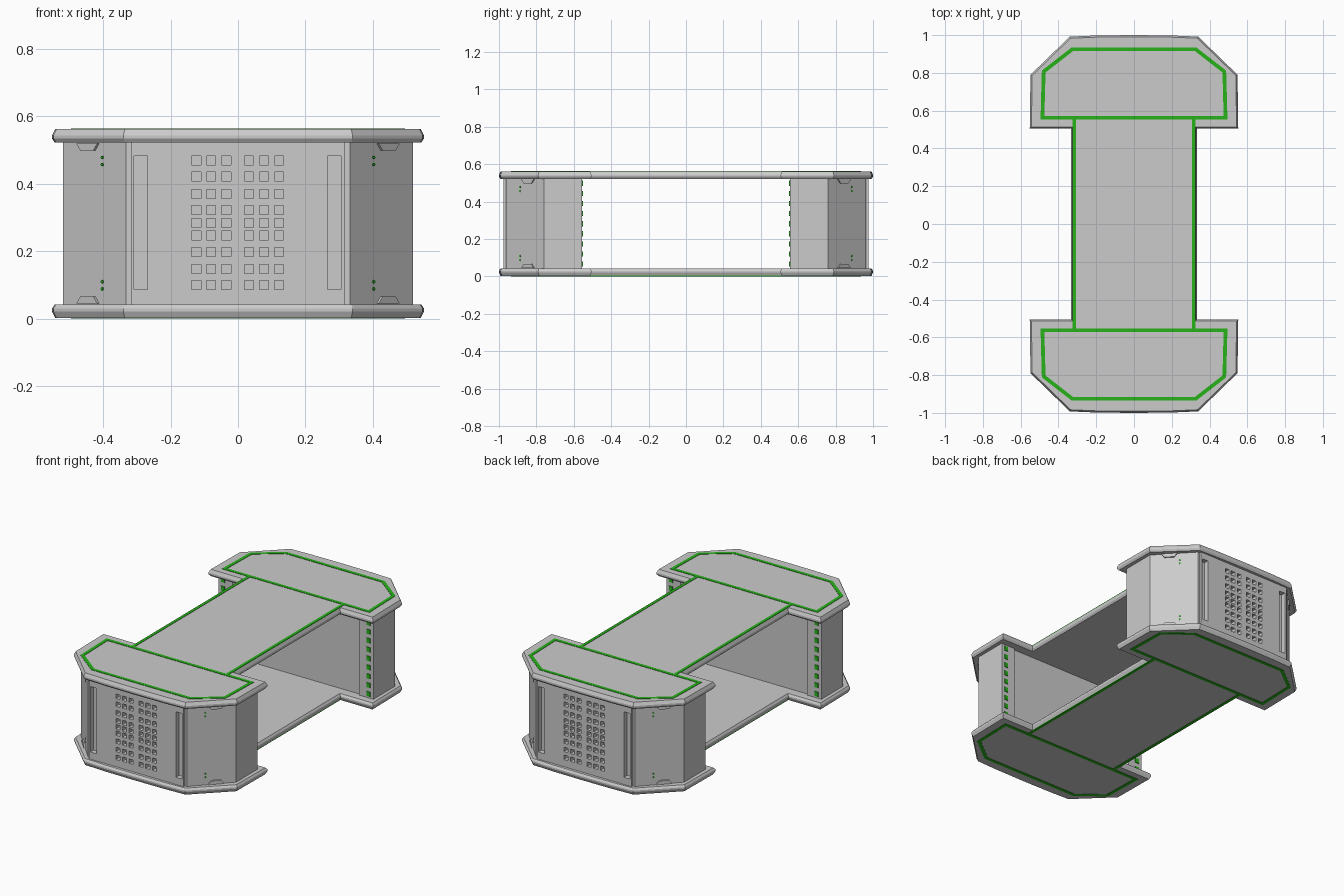
import bpy, bmesh, math
from mathutils import Matrix, Vector

if "Cube" in bpy.data.objects:
    bpy.data.objects.remove(bpy.data.objects["Cube"])

H = 0.564
green = bpy.data.materials.new("green_trim")
green.diffuse_color = (0.02, 0.45, 0.01, 1)
green.use_nodes = True
green.node_tree.nodes["Principled BSDF"].inputs["Base Color"].default_value = green.diffuse_color


def finish(bm, name, mat=None, turn=False):
    """Turn a bmesh into a named object, optionally spun to the rear end."""
    if turn:
        bm.transform(Matrix.Rotation(math.pi, 4, 'Z'))
    bmesh.ops.recalc_face_normals(bm, faces=bm.faces)
    me = bpy.data.meshes.new(name)
    bm.to_mesh(me)
    bm.free()
    ob = bpy.data.objects.new(name, me)
    bpy.context.collection.objects.link(ob)
    if mat:
        me.materials.append(mat)
    return ob


def mirror_x(half):
    """Complete an outline given from its +x half."""
    return half + [(-x, y) for x, y in reversed(half) if x > 1e-6]


def offset(pts, d):
    """Inset a counter-clockwise outline by d with mitred corners."""
    out, n = [], len(pts)
    for i in range(n):
        p, a, b = Vector(pts[i]), Vector(pts[i - 1]), Vector(pts[(i + 1) % n])
        e1, e2 = (p - a).normalized(), (b - p).normalized()
        n1, n2 = Vector((-e1.y, e1.x)), Vector((-e2.y, e2.x))
        out.append(tuple(p + (n1 + n2) * d / (1 + n1.dot(n2))))
    return out


def loft(bm, rings, closed=False, mtx=Matrix()):
    """Skin (outline, height) rings; cap the ends or join last to first."""
    vs = [[bm.verts.new(mtx @ Vector((x, y, z))) for x, y in pts] for pts, z in rings]
    n = len(vs[0])
    pairs = list(zip(vs, vs[1:])) + ([(vs[-1], vs[0])] if closed else [])
    for a, b in pairs:
        for i in range(n):
            j = (i + 1) % n
            bm.faces.new((a[i], a[j], b[j], b[i]))
    if not closed:
        bm.faces.new(vs[0])
        bm.faces.new(vs[-1])


def box(bm, c, s):
    bmesh.ops.create_cube(bm, size=1, matrix=Matrix.Translation(c) @ Matrix.Diagonal((*s, 1)))


# Outlines, counter-clockwise from the front
quarter = [(0.2, -0.998), (0.34, -0.992), (0.548, -0.79), (0.552, -0.505), (0.333, -0.505)]
right = quarter + [(x, -y) for x, y in reversed(quarter)]
slab_outline = [(0, -1)] + right + [(0, 1)] + [(-x, y) for x, y in reversed(right)]
trim_outline = mirror_x([(0.33, -0.935), (0.488, -0.812), (0.495, -0.553)])
body_outline = mirror_x([(0.318, -0.93), (0.318, -0.962), (0.332, -0.962), (0.52, -0.76),
                         (0.52, -0.555), (0.425, -0.555), (0.415, -0.567)])

# Top and bottom slabs with chamfered rims, and their inlaid green trim
for name, flip in (("top", 1), ("bottom", -1)):
    def z(v):
        return v if flip > 0 else H - v
    bm = bmesh.new()
    loft(bm, [(offset(slab_outline, 0.008), z(0.522)), (slab_outline, z(0.534)),
              (slab_outline, z(0.543)), (offset(slab_outline, 0.009), z(0.562))])
    finish(bm, name + "_slab")

    for end, turn in (("front", False), ("rear", True)):
        bm = bmesh.new()
        inner = offset(trim_outline, 0.02)
        loft(bm, [(trim_outline, z(0.555)), (trim_outline, z(H)),
                  (inner, z(H)), (inner, z(0.555))], closed=True)
        finish(bm, f"{name}_{end}_trim", green, turn)
    bm = bmesh.new()
    for s in (-1, 1):
        box(bm, (s * 0.316, 0, z(0.5595)), (0.018, 1.11, 0.009))
    finish(bm, name + "_waist_trim", green)

# Vent panel breakpoints: slots at the sides, square holes in the middle
cols = [-0.124, -0.08, -0.035, 0.033, 0.077, 0.122]
rows = [0.099, 0.147, 0.198, 0.246, 0.284, 0.322, 0.37, 0.422, 0.469]
R = 0.0135
slots = [(-0.308, -0.268), (0.266, 0.306)]
holes_x = [(c - R, c + R) for c in cols]
holes_z = [(r - R, r + R) for r in rows]
xs = sorted([-0.318, 0.318] + [v for p in slots + holes_x for v in p])
zs = sorted([0.035, 0.53] + [v for p in holes_z for v in p])


def inside(v, spans):
    return any(a < v < b for a, b in spans)


def vent_panel(bm):
    grid = [[bm.verts.new((x, -0.975, zz)) for zz in zs] for x in xs]
    cut = []
    for i in range(len(xs) - 1):
        for j in range(len(zs) - 1):
            f = bm.faces.new((grid[i][j], grid[i + 1][j], grid[i + 1][j + 1], grid[i][j + 1]))
            cx, cz = (xs[i] + xs[i + 1]) / 2, (zs[j] + zs[j + 1]) / 2
            if inside(cx, slots) and 0.086 < cz < 0.482 or inside(cx, holes_x) and inside(cz, holes_z):
                cut.append(f)
    rim = [e for e in bm.edges if e.is_boundary]
    # Push the holes in, then turn the rim back into the pillar
    r = bmesh.ops.extrude_face_region(bm, geom=cut)
    bmesh.ops.translate(bm, vec=(0, 0.03, 0), verts=[g for g in r["geom"] if isinstance(g, bmesh.types.BMVert)])
    bmesh.ops.delete(bm, geom=[f for f in cut if f.is_valid], context='FACES')
    r = bmesh.ops.extrude_edge_only(bm, edges=[e for e in rim if e.is_valid])
    bmesh.ops.translate(bm, vec=(0, 0.043, 0), verts=[g for g in r["geom"] if isinstance(g, bmesh.types.BMVert)])


for end, turn in (("front", False), ("rear", True)):
    # Pillar body and vent panel
    bm = bmesh.new()
    loft(bm, [(body_outline, 0.035), (body_outline, 0.53)])
    finish(bm, end + "_pillar", None, turn)
    bm = bmesh.new()
    vent_panel(bm)
    finish(bm, end + "_vent_panel", None, turn)

    # Clips and indicator dots on the angled corners, lights on the inner edge
    clips, dots, lights = bmesh.new(), bmesh.new(), bmesh.new()
    for s in (-1, 1):
        t = Vector((-0.188, -0.202, 0)).normalized()
        n = Vector((-t.y, t.x, 0))
        frame = Matrix((t, (0, 0, 1), n)).transposed().to_4x4()
        mir = Matrix.Diagonal((s, 1, 1, 1))
        on_face = mir @ Matrix.Translation((0.443, -0.843, 0)) @ frame
        for za, zb in ((0.52, 0.498), (0.044, 0.066)):
            trap = [(-0.046, za), (0.046, za), (0.028, zb), (-0.028, zb)]
            loft(clips, [(trap, -0.005), (trap, 0.008)], mtx=on_face)
        for zd in (0.088, 0.109, 0.457, 0.478):
            bmesh.ops.create_cone(dots, cap_ends=True, segments=8, radius1=0.005, radius2=0.005, depth=0.006,
                                  matrix=on_face @ Matrix.Translation((0.06, zd, 0.0)))
        for k in range(9):
            box(lights, (s * 0.488, -0.555, 0.066 + k * 0.054), (0.026, 0.008, 0.028))
    finish(clips, end + "_corner_clips", None, turn)
    finish(dots, end + "_indicator_dots", green, turn)
    finish(lights, end + "_inner_lights", green, turn)
